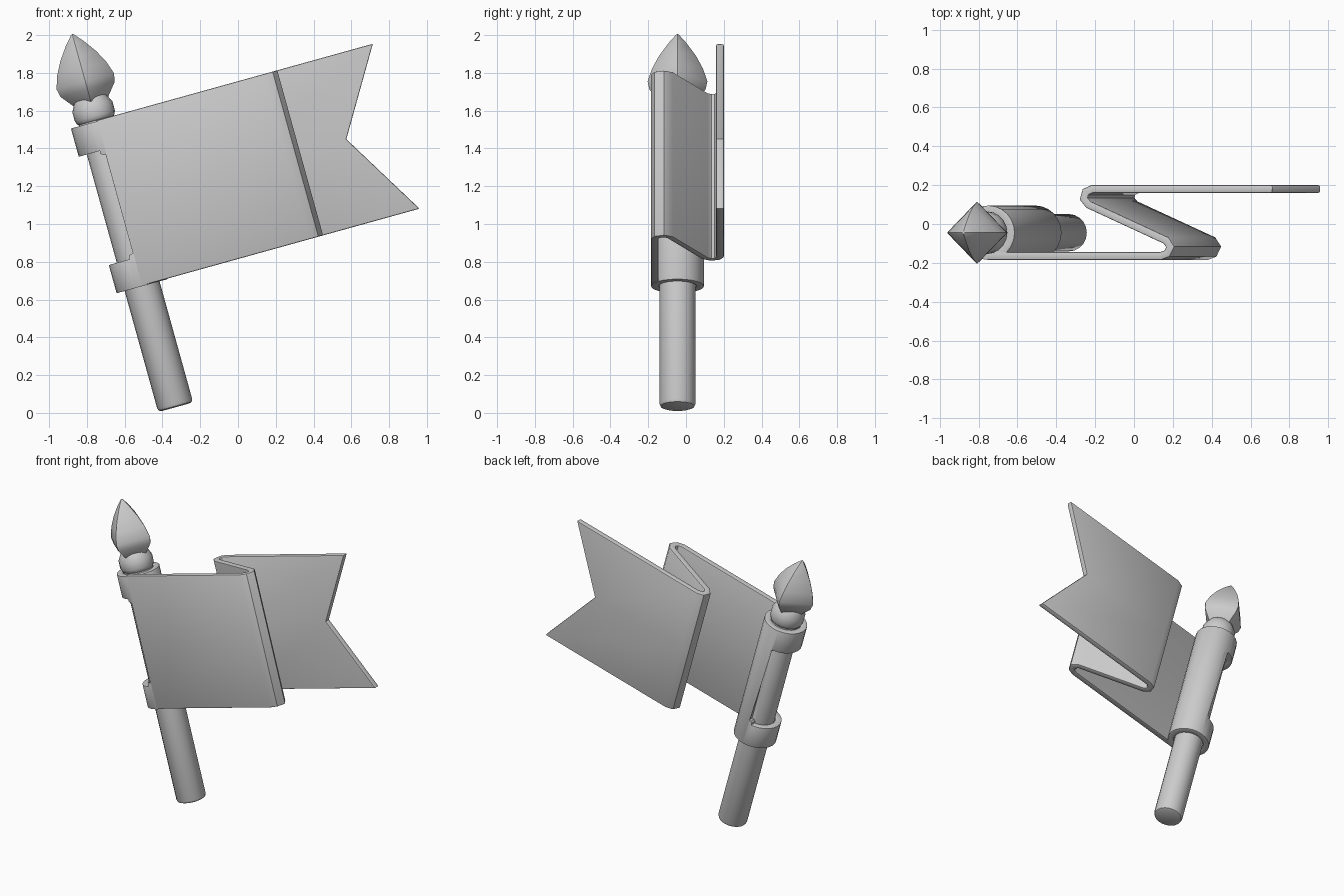
import bpy, bmesh, math
from mathutils import Matrix, Vector

cube = bpy.data.objects.get("Cube")
if cube:
    bpy.data.objects.remove(cube, do_unlink=True)

# Everything is built upright around the pole axis, then leaned over
FRAME = Matrix.Translation((-0.33, -0.045, 0.03)) @ Matrix.Rotation(math.radians(-15.5), 4, 'Y')
POLE_Y = -0.045

grey = bpy.data.materials.new("light grey")
grey.use_nodes = True
grey.diffuse_color = (0.6, 0.6, 0.6, 1)
grey.node_tree.nodes["Principled BSDF"].inputs["Base Color"].default_value = grey.diffuse_color


def make_object(name, bm):
    bmesh.ops.remove_doubles(bm, verts=bm.verts, dist=1e-5)
    bmesh.ops.recalc_face_normals(bm, faces=bm.faces)
    mesh = bpy.data.meshes.new(name)
    bm.to_mesh(mesh)
    bm.free()
    mesh.materials.append(grey)
    obj = bpy.data.objects.new(name, mesh)
    bpy.context.collection.objects.link(obj)
    obj.matrix_world = FRAME
    return obj


def finish(obj, bevel, limit=60, segments=2, cutter=None, smooth=35):
    if cutter:
        cut = obj.modifiers.new("cut", 'BOOLEAN')
        cut.operation, cut.object, cut.solver = 'DIFFERENCE', cutter, 'EXACT'
    mod = obj.modifiers.new("soft edges", 'BEVEL')
    mod.width, mod.segments = bevel, segments
    mod.limit_method, mod.angle_limit = 'ANGLE', math.radians(limit)
    bpy.ops.object.select_all(action='DESELECT')
    obj.select_set(True)
    bpy.context.view_layer.objects.active = obj
    bpy.ops.object.convert(target='MESH')
    bpy.ops.object.shade_smooth_by_angle(angle=math.radians(smooth))


def bridge(bm, rings):
    for low, high in zip(rings, rings[1:]):
        n = len(low)
        for i in range(n):
            j = (i + 1) % n
            bm.faces.new((low[i], low[j], high[j], high[i]))


def lathe(name, profile, sides):
    """Stack rings of (radius, height); a repeated first ring closes a tube."""
    bm = bmesh.new()
    closed = profile[0] == profile[-1]
    rings = []
    for r, z in (profile[:-1] if closed else profile):
        rings.append([bm.verts.new((r * math.cos(a), r * math.sin(a), z))
                      for a in (math.tau * i / sides for i in range(sides))])
    if closed:
        rings.append(rings[0])
    else:
        bm.faces.new(rings[0][::-1])
        bm.faces.new(rings[-1])
    bridge(bm, rings)
    return make_object(name, bm)


# Pole, neck band and four-sided spear finial
finish(lathe("pole", [(0.096, 0), (0.096, 1.62)], 20), 0.02)
finish(lathe("neck_band", [(0.1, 1.575), (0.11, 1.6), (0.11, 1.65), (0.085, 1.7)], 20), 0.008, 30)
finish(lathe("finial", [(0.085, 1.665), (0.15, 1.745), (0.16, 1.79), (0.137, 1.86),
                        (0.1, 1.93), (0.05, 2.0), (0.006, 2.05)], 4), 0.012, 50, smooth=30)

# Sleeve round the pole, with a window cut through its outer half
sleeve = lathe("sleeve", [(0.1, 0.665), (0.14, 0.665), (0.14, 1.57), (0.1, 1.57), (0.1, 0.665)], 24)
bm = bmesh.new()
bmesh.ops.create_cube(bm, size=1, matrix=Matrix.Translation((-0.15, 0, 1.1175))
                      @ Matrix.Diagonal((0.3, 0.5, 0.595, 1)))
bmesh.ops.bevel(bm, geom=[e for e in bm.edges if all(abs(v.co.x) < 0.01 for v in e.verts)
                          or abs(e.verts[0].co.y - e.verts[1].co.y) > 0.1],
                offset=0.025, segments=3, affect='EDGES')
cutter = make_object("window_cutter", bm)
cutter.hide_render = True
finish(sleeve, 0.008, 60, cutter=cutter)
bpy.data.objects.remove(cutter, do_unlink=True)

# Flag: folded centre line, thickened both ways, with a swallowtail end
PATH = [(0, -0.165), (0.92, -0.165), (0.955, -0.152), (0.972, -0.118), (0.95, -0.085),
        (0.535, 0.1), (0.51, 0.13), (0.52, 0.165), (0.555, 0.18)]
THICK = 0.04


def flag_outline(tail):
    pts = [Vector(p) for p in PATH + [(tail, 0.18)]]
    sides = ([], [])
    for i, p in enumerate(pts):
        dirs = []
        if i > 0:
            dirs.append((p - pts[i - 1]).normalized())
        if i < len(pts) - 1:
            dirs.append((pts[i + 1] - p).normalized())
        t = sum(dirs, Vector((0, 0))).normalized()
        normal = Vector((-t.y, t.x)) * (THICK / 2 / t.dot(dirs[0]))
        sides[0].append(p - normal)
        sides[1].append(p + normal)
    return sides[0] + sides[1][::-1]


bm = bmesh.new()
rows = [[bm.verts.new((p.x, p.y - POLE_Y, z)) for p in flag_outline(tail)]
        for z, tail in ((0.668, 1.525), (1.126, 1.25), (1.575, 1.52))]
bridge(bm, rows)
count = len(rows[0])
for row in (rows[0], rows[-1]):
    for i in range(count // 2 - 1):
        bm.faces.new((row[i], row[i + 1], row[count - 2 - i], row[count - 1 - i]))
finish(make_object("flag", bm), 0.007, 65)
